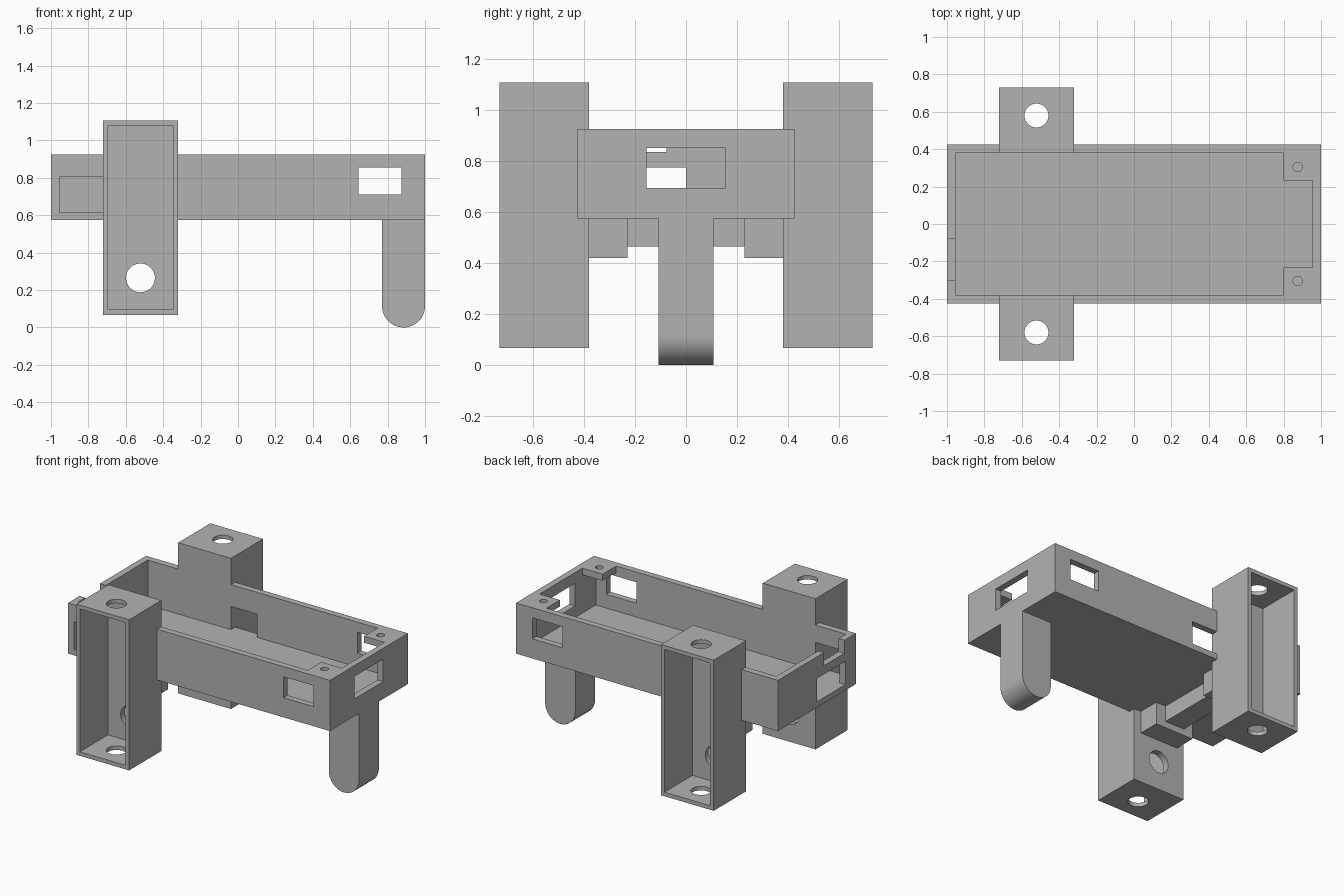
import bpy
import bmesh
from math import pi, sin, cos, radians
from mathutils import Matrix, Vector

if "Cube" in bpy.data.objects:
    bpy.data.objects.remove(bpy.data.objects["Cube"])

grey = bpy.data.materials.new("plain grey")
grey.use_nodes = True
grey.diffuse_color = (0.45, 0.45, 0.45, 1)
grey.node_tree.nodes["Principled BSDF"].inputs["Base Color"].default_value = (0.45, 0.45, 0.45, 1)


def finish(bm, name):
    mesh = bpy.data.meshes.new(name)
    bmesh.ops.recalc_face_normals(bm, faces=bm.faces)
    bm.to_mesh(mesh)
    bm.free()
    mesh.materials.append(grey)
    obj = bpy.data.objects.new(name, mesh)
    bpy.context.collection.objects.link(obj)
    return obj


def box(name, x, y, z):
    """Box from its (low, high) range on each axis."""
    bm = bmesh.new()
    size = [b - a for a, b in (x, y, z)]
    mid = [(a + b) / 2 for a, b in (x, y, z)]
    bmesh.ops.create_cube(bm, size=1, matrix=Matrix.Translation(mid) @ Matrix.Diagonal((*size, 1)))
    return finish(bm, name)


def rod(name, centre, radius, length, axis="Z"):
    bm = bmesh.new()
    turn = Matrix.Rotation(pi / 2, 4, "X") if axis == "Y" else Matrix()
    bmesh.ops.create_cone(bm, cap_ends=True, segments=48, radius1=radius, radius2=radius,
                          depth=length, matrix=Matrix.Translation(centre) @ turn)
    return finish(bm, name)


def select(obj):
    bpy.ops.object.select_all(action="DESELECT")
    obj.select_set(True)
    bpy.context.view_layer.objects.active = obj


def combine(obj, others, operation="DIFFERENCE"):
    """Boolean each helper into the part, then discard the helper."""
    for other in others:
        other.hide_render = True
        select(obj)
        mod = obj.modifiers.new("cut", "BOOLEAN")
        mod.operation = operation
        mod.solver = "EXACT"
        mod.object = other
        bpy.ops.object.modifier_apply(modifier=mod.name)
        bpy.data.objects.remove(other)


def smooth(obj):
    select(obj)
    bpy.ops.object.shade_smooth_by_angle(angle=radians(30))


W, IN = 0.425, 0.38           # tray half width, outside and inside
BASE, FLOOR, RIM = 0.575, 0.615, 0.925
TX = (-0.723, -0.32)          # tower range along x
TMID = sum(TX) / 2

# Open tray
tray = box("tray", (-1, 1), (-W, W), (BASE, RIM))
combine(tray, [box("cavity", (-0.955, 0.955), (-IN, IN), (FLOOR, 1.1))])

# Windows, cable openings and rim notch in the tray walls
combine(tray, [
    box("side_windows", (0.645, 0.875), (-0.6, 0.6), (0.71, 0.855)),
    box("end_window", (0.9, 1.1), (-0.155, 0.155), (0.695, 0.85)),
    box("rear_end_window", (-1.1, -0.9), (-0.31, 0), (FLOOR, 0.775)),
    box("rim_notch", (-1.1, -0.9), (-0.3, -0.077), (0.835, 1.1)),
    box("front_opening", (-0.955, TX[0]), (-0.6, -0.3), (FLOOR, 0.805)),
    box("back_opening", (TX[1], -0.12), (0.3, 0.6), (FLOOR, 0.775)),
])

# Gaps where the towers replace the tray walls
for s in (-1, 1):
    combine(tray, [box("gap", TX, sorted((s * IN, s * 0.6)), (0.4, 1.1))])

for s, side in ((-1, "front"), (1, "back")):
    # Screw tab in the tray corner
    tab = box(side + "_screw_tab", (0.8, 0.956), sorted((s * 0.233, s * 0.381)), (0.88, RIM))
    combine(tab, [rod("hole", (0.875, s * 0.305, 0.9), 0.025, 0.2)])
    smooth(tab)

    # Hollow tower, open outwards, with holes in the top, bottom and inner wall
    tower = box(side + "_tower", TX, sorted((s * IN, s * 0.73)), (0.067, 1.107))
    combine(tower, [
        box("hollow", (TX[0] + 0.027, TX[1] - 0.027), sorted((s * W, s * 0.9)), (0.095, 1.08)),
        rod("end_holes", (TMID, s * 0.58, 0.6), 0.064, 1.4),
        rod("inner_hole", (TMID, s * 0.4, 0.265), 0.077, 0.2, "Y"),
    ])
    smooth(tower)

    # Block under the tray beside the tower
    box(side + "_under_block", (-0.67, -0.375), sorted((s * 0.23, s * IN)), (0.42, BASE))

# Bar joining the two blocks
box("under_crossbar", (-0.6, -0.45), (-0.23, 0.23), (0.465, BASE))

# Single leg with a rounded foot
bm = bmesh.new()
r = 0.115
outline = [(1, BASE), (1 - 2 * r, BASE)]
outline += [(1 - r + r * cos(a), r + r * sin(a)) for a in (pi + pi * i / 24 for i in range(25))]
face = bm.faces.new([bm.verts.new((x, -0.108, z)) for x, z in outline])
ext = bmesh.ops.extrude_face_region(bm, geom=[face])
bmesh.ops.translate(bm, vec=Vector((0, 0.216, 0)),
                    verts=[v for v in ext["geom"] if isinstance(v, bmesh.types.BMVert)])
smooth(finish(bm, "leg"))
